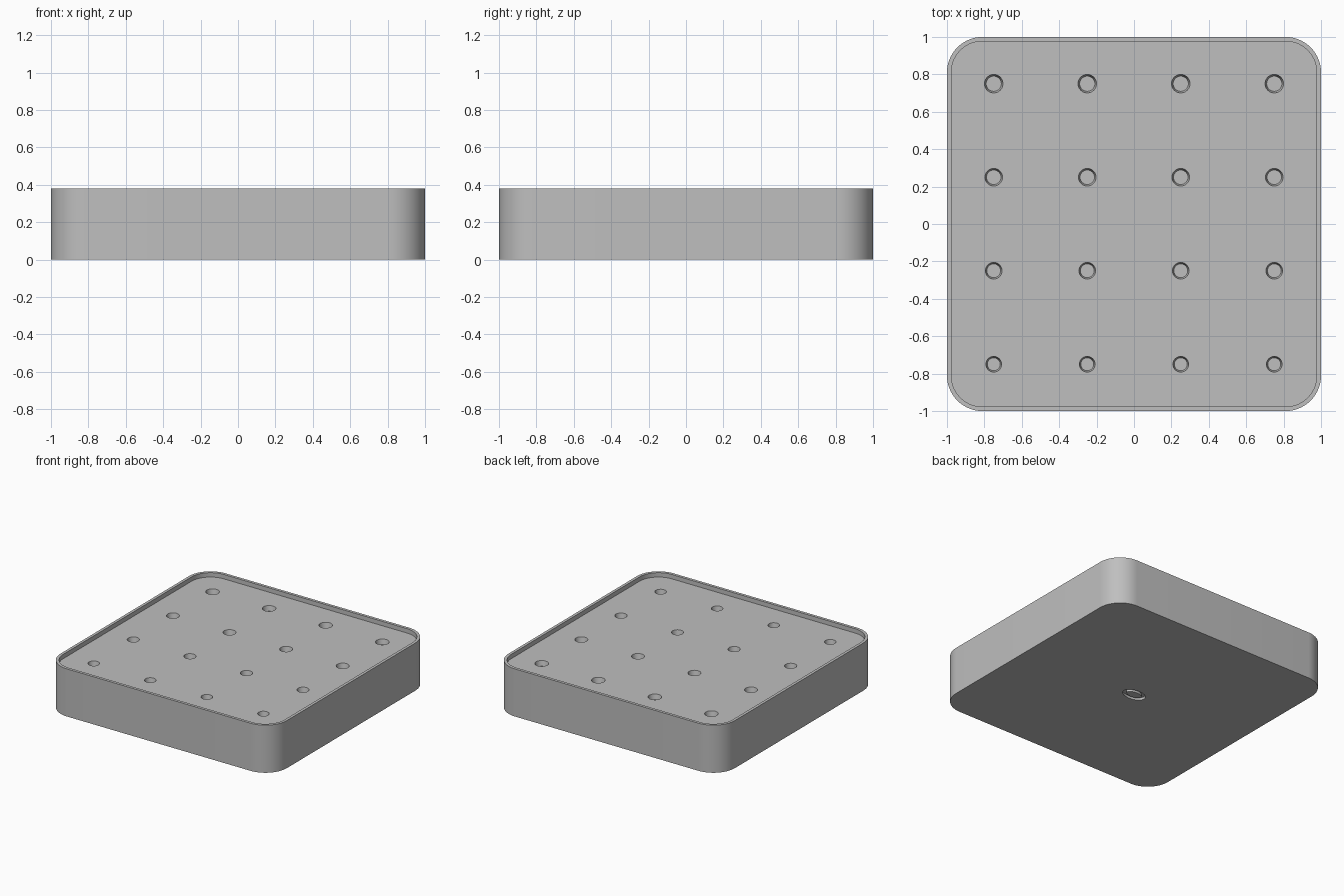
import bpy, bmesh
from math import sin, cos, pi

cube = bpy.data.objects.get("Cube")
if cube:
    bpy.data.objects.remove(cube, do_unlink=True)

HEIGHT = 0.38
FLOOR = 0.345
PIT_DEPTH = 0.04

grey = bpy.data.materials.new("plain grey")
grey.use_nodes = True
grey.diffuse_color = (0.52, 0.52, 0.52, 1)
grey.node_tree.nodes["Principled BSDF"].inputs["Base Color"].default_value = grey.diffuse_color


def rounded_square(half, radius, z, steps=14):
    """Outline of a square with rounded corners."""
    points = []
    for corner, (sx, sy) in enumerate([(1, 1), (-1, 1), (-1, -1), (1, -1)]):
        for i in range(steps + 1):
            a = (corner + i / steps) * pi / 2
            points.append((sx * (half - radius) + radius * cos(a),
                           sy * (half - radius) + radius * sin(a), z))
    return points


def oval(x, y, rx, ry, z, steps=40):
    return [(x + rx * cos(2 * pi * i / steps), y + ry * sin(2 * pi * i / steps), z)
            for i in range(steps)]


def loft(bm, outlines, ring=False):
    """Skin a stack of outlines; cap the ends, or join them into a ring."""
    loops = [[bm.verts.new(p) for p in outline] for outline in outlines]
    pairs = list(zip(loops, loops[1:]))
    if ring:
        pairs.append((loops[-1], loops[0]))
    else:
        bm.faces.new(loops[0][::-1])
        bm.faces.new(loops[-1])
    n = len(loops[0])
    for a, b in pairs:
        for i in range(n):
            j = (i + 1) % n
            bm.faces.new((a[i], a[j], b[j], b[i]))


def finish(bm, name):
    bmesh.ops.recalc_face_normals(bm, faces=bm.faces)
    mesh = bpy.data.meshes.new(name)
    bm.to_mesh(mesh)
    bm.free()
    mesh.materials.append(grey)
    ob = bpy.data.objects.new(name, mesh)
    bpy.context.collection.objects.link(ob)
    return ob


# Solid block
bm = bmesh.new()
loft(bm, [rounded_square(1, 0.19, 0), rounded_square(1, 0.19, HEIGHT)])
tray = finish(bm, "tray")

# Shallow recess that leaves a thin raised rim
bm = bmesh.new()
loft(bm, [rounded_square(0.977, 0.167, FLOOR), rounded_square(0.977, 0.167, HEIGHT + 0.1)])
recess = finish(bm, "recess_cutter")

# Four by four tapered pits, growing towards the back
bm = bmesh.new()
for row in range(4):
    r = 0.042 + 0.0025 * row
    y = -0.75 + 0.5 * row
    for column in range(4):
        x = -0.75 + 0.5 * column
        loft(bm, [oval(x, y, r * 0.82, r * 0.82, FLOOR - PIT_DEPTH),
                  oval(x, y, r, r, FLOOR),
                  oval(x, y, r, r, FLOOR + 0.02)])
pits = finish(bm, "pit_cutter")

# Oval groove in the middle of the underside
bm = bmesh.new()
loft(bm, [oval(0, 0, 0.095, 0.06, -0.02), oval(0, 0, 0.095, 0.06, 0.02),
          oval(0, 0, 0.065, 0.034, 0.02), oval(0, 0, 0.065, 0.034, -0.02)], ring=True)
groove = finish(bm, "groove_cutter")

# Cut the parts out, then drop the cutters
bpy.ops.object.select_all(action='DESELECT')
tray.select_set(True)
bpy.context.view_layer.objects.active = tray
for cutter in (recess, pits, groove):
    cutter.hide_render = True
    mod = tray.modifiers.new(cutter.name, 'BOOLEAN')
    mod.operation = 'DIFFERENCE'
    mod.solver = 'EXACT'
    mod.object = cutter
    bpy.ops.object.modifier_apply(modifier=mod.name)
    bpy.data.objects.remove(cutter, do_unlink=True)

bpy.ops.object.shade_smooth_by_angle(angle=pi / 6)
